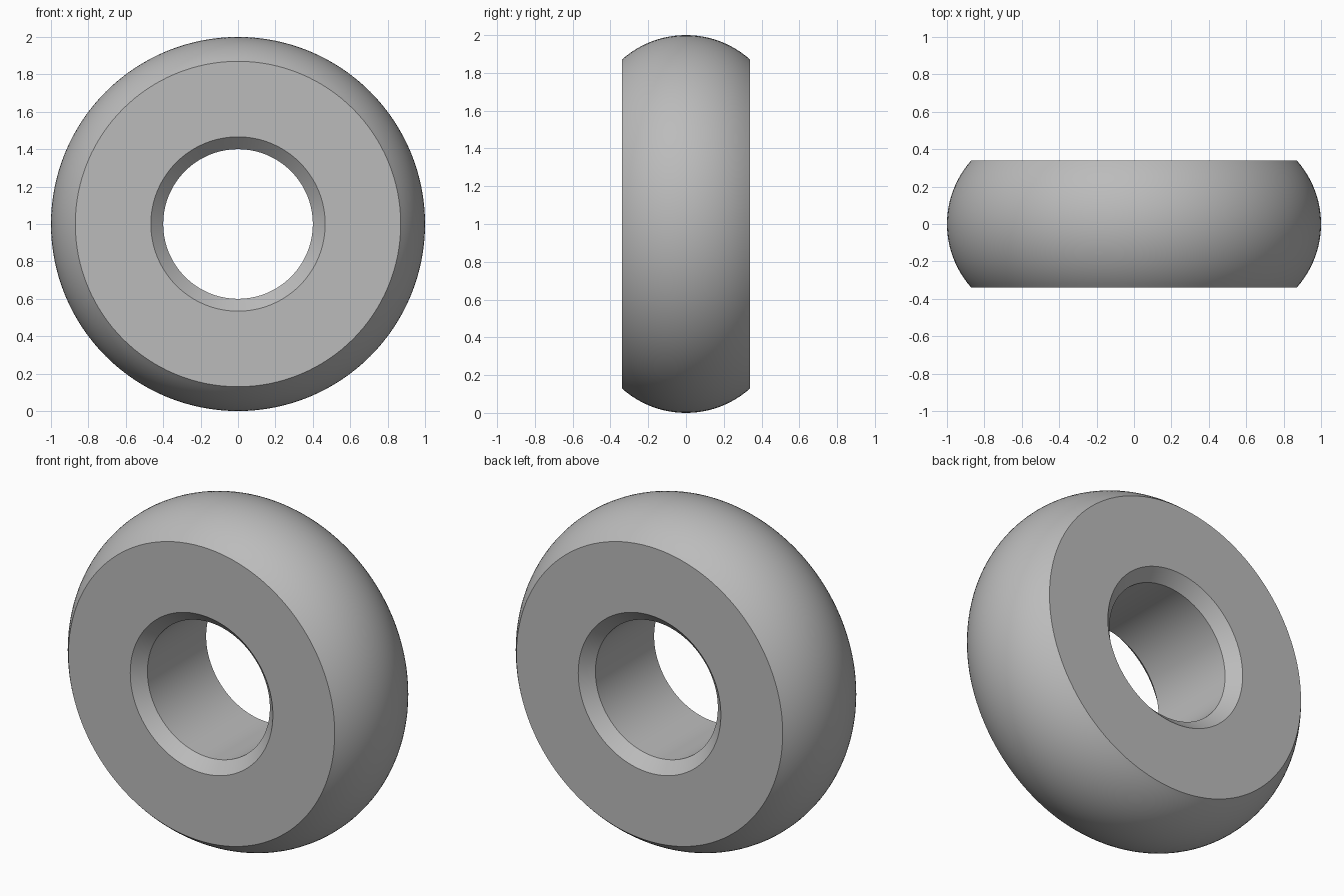
import bpy, bmesh
from math import asin, cos, sin, radians, pi

cube = bpy.data.objects.get("Cube")
if cube:
    bpy.data.objects.remove(cube)

HALF_WIDTH, OUTER, SHOULDER = 0.34, 1.0, 0.87
BORE, CHAMFER = 0.4, 0.066
SEGMENTS, ARC_STEPS = 128, 24

grey = bpy.data.materials.new("satin grey")
grey.use_nodes = True
colour = (0.5, 0.5, 0.5, 1)
grey.diffuse_color = colour
grey.node_tree.nodes["Principled BSDF"].inputs["Base Color"].default_value = colour

# Cross-section as (radius, y): crowned tread, flat sides, chamfered bore
sagitta = OUTER - SHOULDER
crown = (HALF_WIDTH ** 2 + sagitta ** 2) / (2 * sagitta)
sweep = asin(HALF_WIDTH / crown)
angles = [sweep * (2 * i / ARC_STEPS - 1) for i in range(ARC_STEPS + 1)]
profile = [(OUTER - crown + crown * cos(a), crown * sin(a)) for a in angles]
profile += [(BORE + CHAMFER, HALF_WIDTH), (BORE, HALF_WIDTH - CHAMFER),
            (BORE, CHAMFER - HALF_WIDTH), (BORE + CHAMFER, -HALF_WIDTH)]

# Revolve the closed section around the y axis
bm = bmesh.new()
rings = []
for s in range(SEGMENTS):
    t = 2 * pi * s / SEGMENTS
    rings.append([bm.verts.new((r * cos(t), y, OUTER + r * sin(t))) for r, y in profile])
for s in range(SEGMENTS):
    a, b = rings[s], rings[(s + 1) % SEGMENTS]
    for i in range(len(profile)):
        j = (i + 1) % len(profile)
        bm.faces.new((a[i], a[j], b[j], b[i]))
bmesh.ops.recalc_face_normals(bm, faces=bm.faces)

mesh = bpy.data.meshes.new("roller_ring")
bm.to_mesh(mesh)
bm.free()
mesh.materials.append(grey)
ring = bpy.data.objects.new("roller_ring", mesh)
bpy.context.collection.objects.link(ring)

# Smooth the curved surfaces, keep the rims crisp
bpy.ops.object.select_all(action='DESELECT')
ring.select_set(True)
bpy.context.view_layer.objects.active = ring
bpy.ops.object.shade_smooth_by_angle(angle=radians(30))
